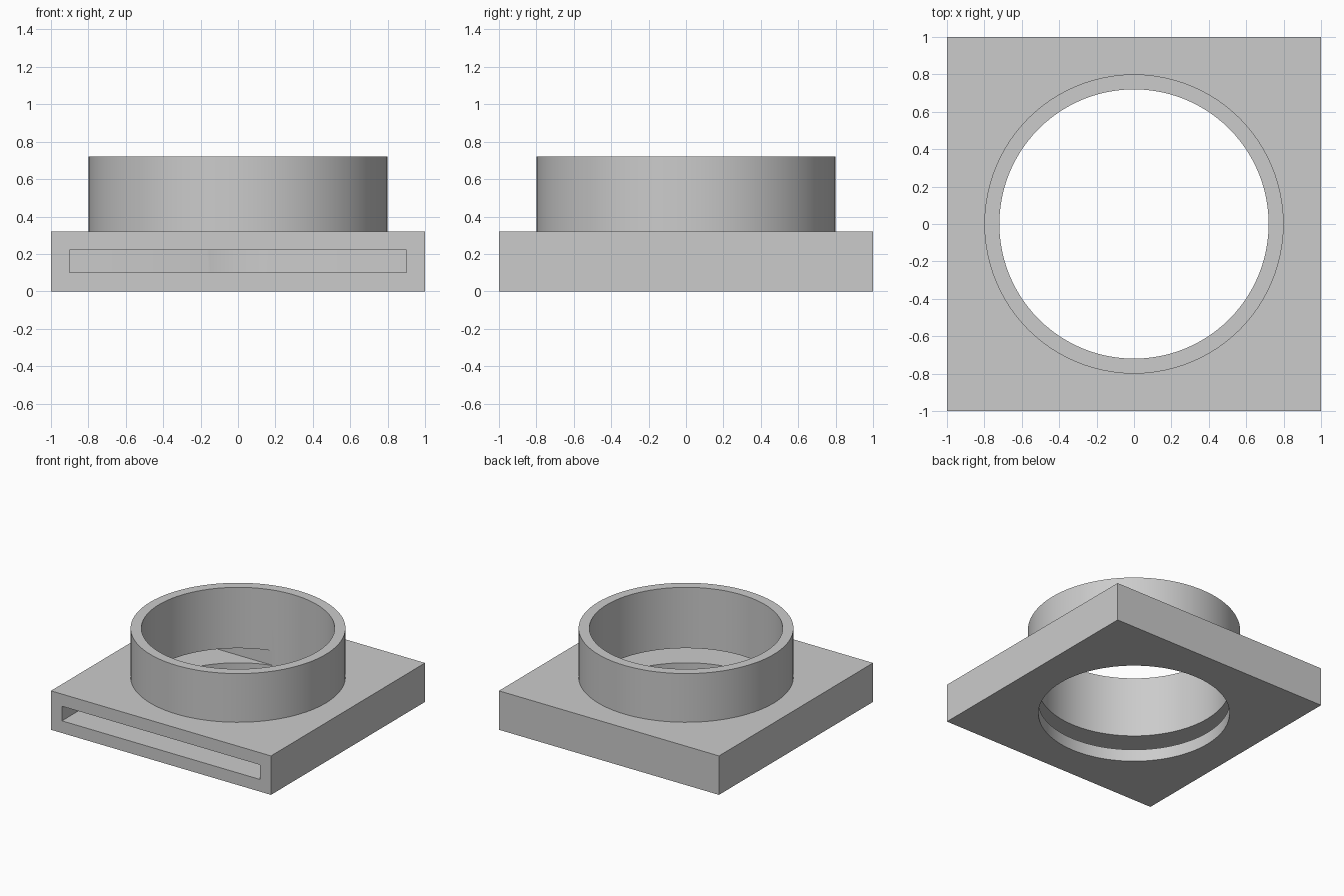
import bpy
import math

cube = bpy.data.objects.get("Cube")
if cube:
    bpy.data.objects.remove(cube, do_unlink=True)

# Single plain grey
grey = bpy.data.materials.new("light_grey")
grey.use_nodes = True
colour = (0.6, 0.6, 0.6, 1)
grey.diffuse_color = colour
grey.node_tree.nodes["Principled BSDF"].inputs["Base Color"].default_value = colour

PLATE_TOP, COLLAR_TOP = 0.32, 0.72
OUTER, INNER = 0.8, 0.72


def box(name, low, high):
    centre = [(a + b) / 2 for a, b in zip(low, high)]
    bpy.ops.mesh.primitive_cube_add(size=1, location=centre)
    ob = bpy.context.object
    ob.name = name
    ob.scale = [b - a for a, b in zip(low, high)]
    bpy.ops.object.transform_apply(location=True, rotation=False, scale=True)
    ob.data.materials.append(grey)
    return ob


def cylinder(name, radius, low, high):
    bpy.ops.mesh.primitive_cylinder_add(vertices=96, radius=radius, depth=high - low,
                                        location=(0, 0, (low + high) / 2))
    ob = bpy.context.object
    ob.name = name
    ob.data.materials.append(grey)
    return ob


def combine(target, tool, operation):
    tool.hide_render = True
    mod = target.modifiers.new(tool.name, "BOOLEAN")
    mod.operation = operation
    mod.solver = "EXACT"
    mod.object = tool
    bpy.context.view_layer.objects.active = target
    bpy.ops.object.modifier_apply(modifier=mod.name)
    bpy.data.objects.remove(tool, do_unlink=True)


# Square plate with a round collar on top
body = box("plate_with_collar", (-1, -1, 0), (1, 1, PLATE_TOP))
combine(body, cylinder("collar", OUTER, PLATE_TOP / 2, COLLAR_TOP), "UNION")

# Round opening through the full height
combine(body, cylinder("bore_cutter", INNER, -0.5, 1.5), "DIFFERENCE")

# Wide slot entering from the front and stopping short of the back
combine(body, box("slot_cutter", (-0.9, -1.1, 0.1), (0.9, 0.7, 0.22)), "DIFFERENCE")

# Smooth round walls, crisp edges
bpy.ops.object.select_all(action="DESELECT")
body.select_set(True)
bpy.context.view_layer.objects.active = body
bpy.ops.object.shade_smooth_by_angle(angle=math.radians(30))
